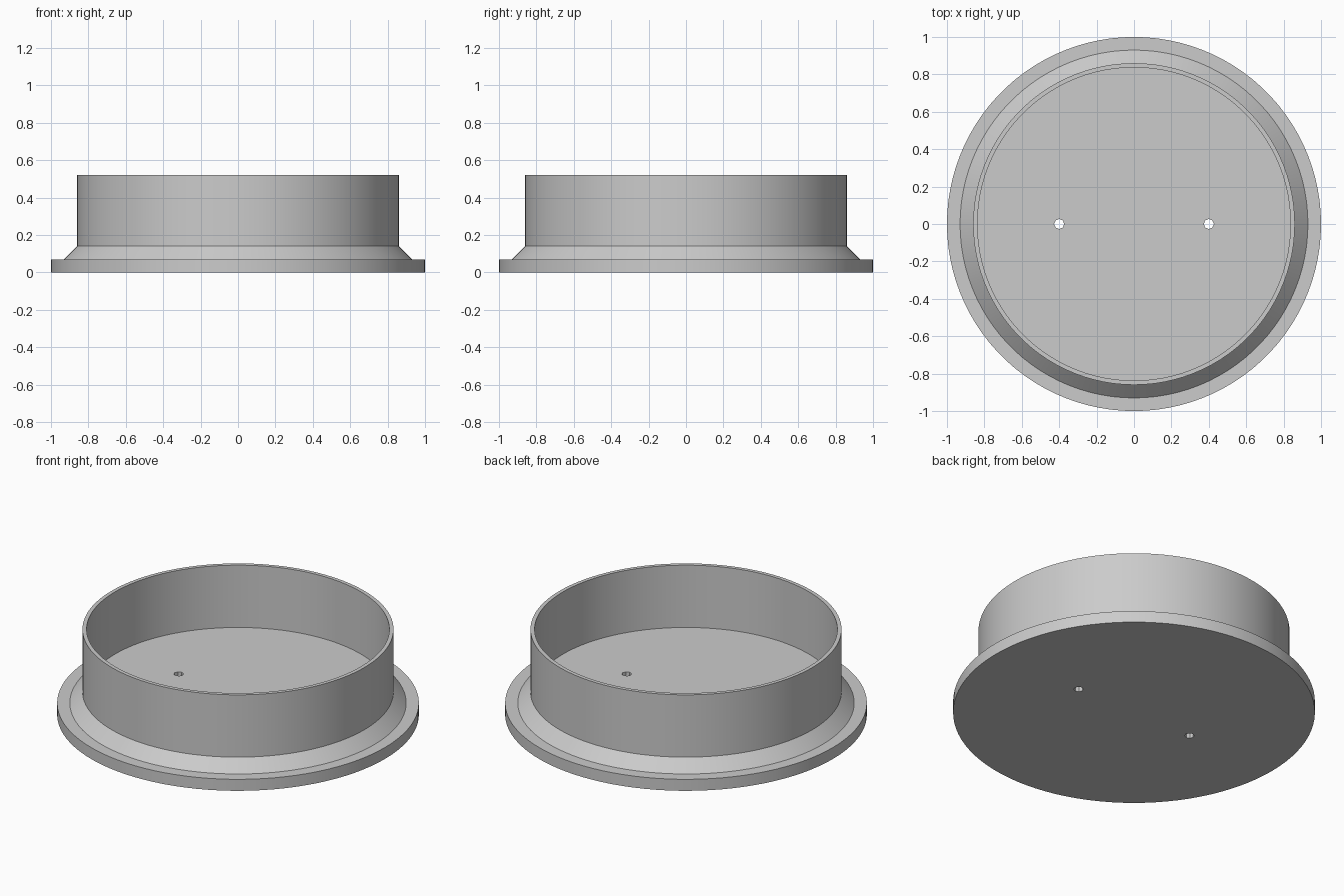
import bpy
import bmesh
from math import cos, sin, tau, radians

cube = bpy.data.objects.get("Cube")
if cube:
    bpy.data.objects.remove(cube, do_unlink=True)

SEGMENTS = 100
HOLE_SIDES = 8
HOLE_RADIUS = 0.027
HOLE_X = 0.4

grey = bpy.data.materials.new("plain grey")
grey.use_nodes = True
colour = (0.6, 0.6, 0.6, 1)
grey.diffuse_color = colour
grey.node_tree.nodes["Principled BSDF"].inputs["Base Color"].default_value = colour


def lathe(name, profile, sides):
    """Turn (radius, z) points around z and cap both ends with flat faces."""
    bm = bmesh.new()
    rings = [[bm.verts.new((r * cos(tau * i / sides), r * sin(tau * i / sides), z))
              for i in range(sides)] for r, z in profile]
    for a, b in zip(rings, rings[1:]):
        for i in range(sides):
            j = (i + 1) % sides
            bm.faces.new((a[i], a[j], b[j], b[i]))
    bm.faces.new(rings[0][::-1])
    bm.faces.new(rings[-1])
    bmesh.ops.recalc_face_normals(bm, faces=bm.faces)
    mesh = bpy.data.meshes.new(name)
    bm.to_mesh(mesh)
    bm.free()
    obj = bpy.data.objects.new(name, mesh)
    mesh.materials.append(grey)
    bpy.context.collection.objects.link(obj)
    return obj


# Flanged cap: flat base, sloped shoulder, thin upright wall, recessed floor
cap = lathe("flanged_cap", [(1, 0), (1, 0.07), (0.93, 0.07), (0.86, 0.14),
                            (0.86, 0.52), (0.837, 0.52), (0.837, 0.14)], SEGMENTS)
bpy.context.view_layer.objects.active = cap
cap.select_set(True)

# Two small holes right through the floor
for side in (-1, 1):
    cutter = lathe("hole_cutter", [(HOLE_RADIUS, -0.1), (HOLE_RADIUS, 0.3)], HOLE_SIDES)
    cutter.location.x = side * HOLE_X
    cutter.hide_render = True
    bpy.context.view_layer.update()
    cut = cap.modifiers.new("hole", "BOOLEAN")
    cut.operation = "DIFFERENCE"
    cut.solver = "EXACT"
    cut.object = cutter
    bpy.ops.object.modifier_apply(modifier=cut.name)
    bpy.data.objects.remove(cutter, do_unlink=True)

bpy.ops.object.shade_smooth_by_angle(angle=radians(30))
